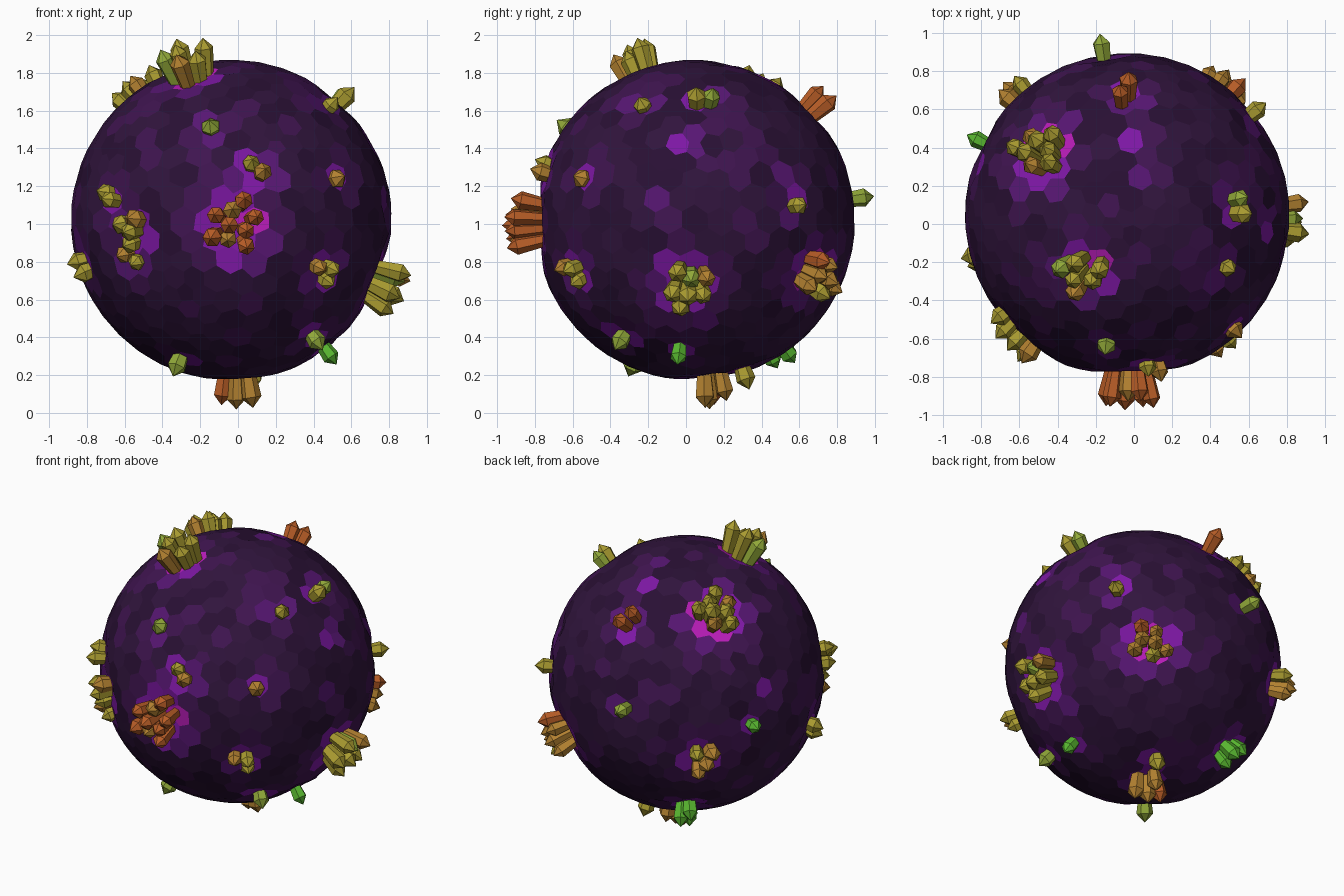
import bpy, bmesh, math, random
from mathutils import Vector

if "Cube" in bpy.data.objects:
    bpy.data.objects.remove(bpy.data.objects["Cube"])

random.seed(7)
CENTER = Vector((-0.035, 0.045, 1.02))
RADIUS = 0.85


def material(name, rgb):
    m = bpy.data.materials.new(name)
    m.diffuse_color = (*rgb, 1)
    m.use_nodes = True
    m.node_tree.nodes["Principled BSDF"].inputs["Base Color"].default_value = m.diffuse_color
    return m


rock = [material(f"rock_{i}", c) for i, c in enumerate([
    (0.022, 0.005, 0.034), (0.030, 0.007, 0.046), (0.050, 0.007, 0.080),
    (0.095, 0.008, 0.17), (0.21, 0.009, 0.38), (0.50, 0.012, 0.50)])]
gem = [material(f"gem_{i}", c) for i, c in enumerate([
    (0.48, 0.11, 0.02), (0.45, 0.22, 0.03), (0.40, 0.33, 0.03),
    (0.28, 0.39, 0.04), (0.10, 0.48, 0.03)])]

# Crystal groups: position, count, length, hue (0 orange .. 4 green)
front_groups = [
    ((-0.01, -0.90, 1.00), 9, 0.17, 0), ((0.10, -0.76, 1.28), 2, 0.08, 1),
    ((-0.15, -0.67, 1.54), 1, 0.06, 3), ((0.55, -0.58, 1.25), 1, 0.06, 1),
    ((0.47, -0.62, 0.75), 3, 0.09, 2), ((-0.70, -0.53, 1.13), 2, 0.10, 2),
    ((-0.59, -0.64, 0.96), 4, 0.11, 2), ((-0.59, -0.62, 0.83), 2, 0.08, 1),
    ((-0.86, -0.20, 0.78), 2, 0.08, 2)]
top_groups = [
    ((-0.54, 0.42, 1.75), 8, 0.15, 2), ((-0.27, -0.27, 1.87), 6, 0.19, 2),
    ((0.55, 0.08, 1.68), 2, 0.11, 2), ((0.51, -0.24, 1.65), 1, 0.06, 2),
    ((-0.03, 0.72, 1.66), 2, 0.15, 0)]
back_groups = [
    ((0.86, 0.0, 0.64), 7, 0.16, 2), ((0.66, 0.61, 1.10), 1, 0.09, 2),
    ((-0.17, 0.94, 1.14), 1, 0.12, 3), ((0.50, 0.75, 0.69), 7, 0.14, 1),
    ((-0.62, 0.72, 0.82), 4, 0.13, 1), ((-0.84, 0.45, 1.02), 1, 0.09, 4)]
bottom_groups = [
    ((0.01, 0.15, 0.08), 4, 0.155, 1), ((0.08, 0.32, 0.17), 1, 0.10, 2),
    ((0.43, -0.36, 0.36), 1, 0.09, 3), ((0.49, -0.04, 0.30), 1, 0.10, 4),
    ((-0.37, 0.53, 0.28), 3, 0.13, 4), ((-0.33, -0.29, 0.23), 1, 0.10, 3)]
groups = front_groups + top_groups + back_groups + bottom_groups

# Glowing patches that carry no crystals
patches = [(0.09, -0.8, 1.14), (0.14, -0.8, 1.22), (-0.55, -0.6, 0.85),
           (0.69, 0.0, 1.43), (0.80, -0.15, 1.09), (0.62, 0.5, 1.33),
           (0.74, -0.1, 0.85), (0.6, 0.12, 0.45), (0.0, 0.43, 1.78),
           (0.02, 0.22, 1.85), (-0.24, -0.14, 1.85), (-0.80, 0.3, 1.2)]


def direction(p):
    return (Vector(p) - CENTER).normalized()


craters = [(direction(p), 0.10 + 0.012 * n, 0.020 + 0.004 * n) for p, n, _, _ in groups]
craters += [(direction(p), 0.09, 0.022) for p in patches]


def dent(d):
    return max(depth * math.exp(-((d - c).length / width) ** 2)
               for c, width, depth in craters)


def build_planet():
    # Dual of a jittered icosphere: hexagonal and pentagonal facets
    ico = bmesh.new()
    bmesh.ops.create_icosphere(ico, subdivisions=4, radius=1)
    for v in ico.verts:
        v.co = (v.co + Vector([random.uniform(-0.03, 0.03) for _ in range(3)])).normalized()
    bm = bmesh.new()
    corner = {}
    for f in ico.faces:
        d = f.calc_center_median().normalized()
        corner[f.index] = bm.verts.new(CENTER + d * (RADIUS - dent(d)))
    for v in ico.verts:
        n = v.co.normalized()
        u = n.orthogonal().normalized()
        w = n.cross(u)

        def angle(f):
            c = f.calc_center_median()
            return math.atan2(c.dot(w), c.dot(u))

        face = bm.faces.new([corner[f.index] for f in sorted(v.link_faces, key=angle)])
        glow = dent(n) * random.uniform(0.7, 1.25)
        level = sum(glow > t for t in (0.004, 0.009, 0.016, 0.036))
        face.material_index = level + 1 if level else random.choice((0, 0, 1, 1, 1, 2))
    ico.free()
    finish("planet", bm, rock)


def finish(name, bm, mats):
    me = bpy.data.meshes.new(name)
    bm.normal_update()
    bm.to_mesh(me)
    bm.free()
    for m in mats:
        me.materials.append(m)
    ob = bpy.data.objects.new(name, me)
    bpy.context.collection.objects.link(ob)


def add_crystal(bm, base, axis, length, radius, hue):
    # Six-sided shaft flaring to a shoulder, then a point
    u = axis.orthogonal().normalized()
    w = axis.cross(u)
    spin = random.uniform(0, 1)
    sink = 0.10
    rings = []
    for h, r in ((-sink, radius * 0.65), (length - radius * 1.05, radius)):
        rings.append([bm.verts.new(base + axis * h + r * (
            u * math.cos(spin + k * math.pi / 3) + w * math.sin(spin + k * math.pi / 3)))
            for k in range(6)])
    tip = bm.verts.new(base + axis * length)
    low, high = rings
    faces = [bm.faces.new(low[::-1])]
    for k in range(6):
        j = (k + 1) % 6
        faces.append(bm.faces.new((low[k], low[j], high[j], high[k])))
        faces.append(bm.faces.new((high[k], high[j], tip)))
    for f in faces:
        f.material_index = hue


def build_group(number, pos, count, length, hue):
    bm = bmesh.new()
    n = direction(pos)
    u = n.orthogonal().normalized()
    w = n.cross(u)
    start = random.uniform(0, 6.28)
    for i in range(count):
        # Sunflower spread keeps neighbours evenly packed
        r = 0.042 * math.sqrt(i + 0.5) if count > 1 else 0
        a = start + i * 2.4
        off = (u * math.cos(a) + w * math.sin(a)) * r
        d = (n * RADIUS + off).normalized()
        axis = (d + off * 0.8).normalized()
        size = length * (1 if i == 0 else random.uniform(0.72, 1.0))
        tint = hue if i == 0 else min(4, max(0, hue + random.choice((-1, 0, 0, 1))))
        add_crystal(bm, CENTER + d * RADIUS, axis, size, random.uniform(0.045, 0.054), tint)
    finish(f"crystal_group_{number:02d}", bm, gem)


build_planet()
for i, g in enumerate(groups, 1):
    build_group(i, *g)
